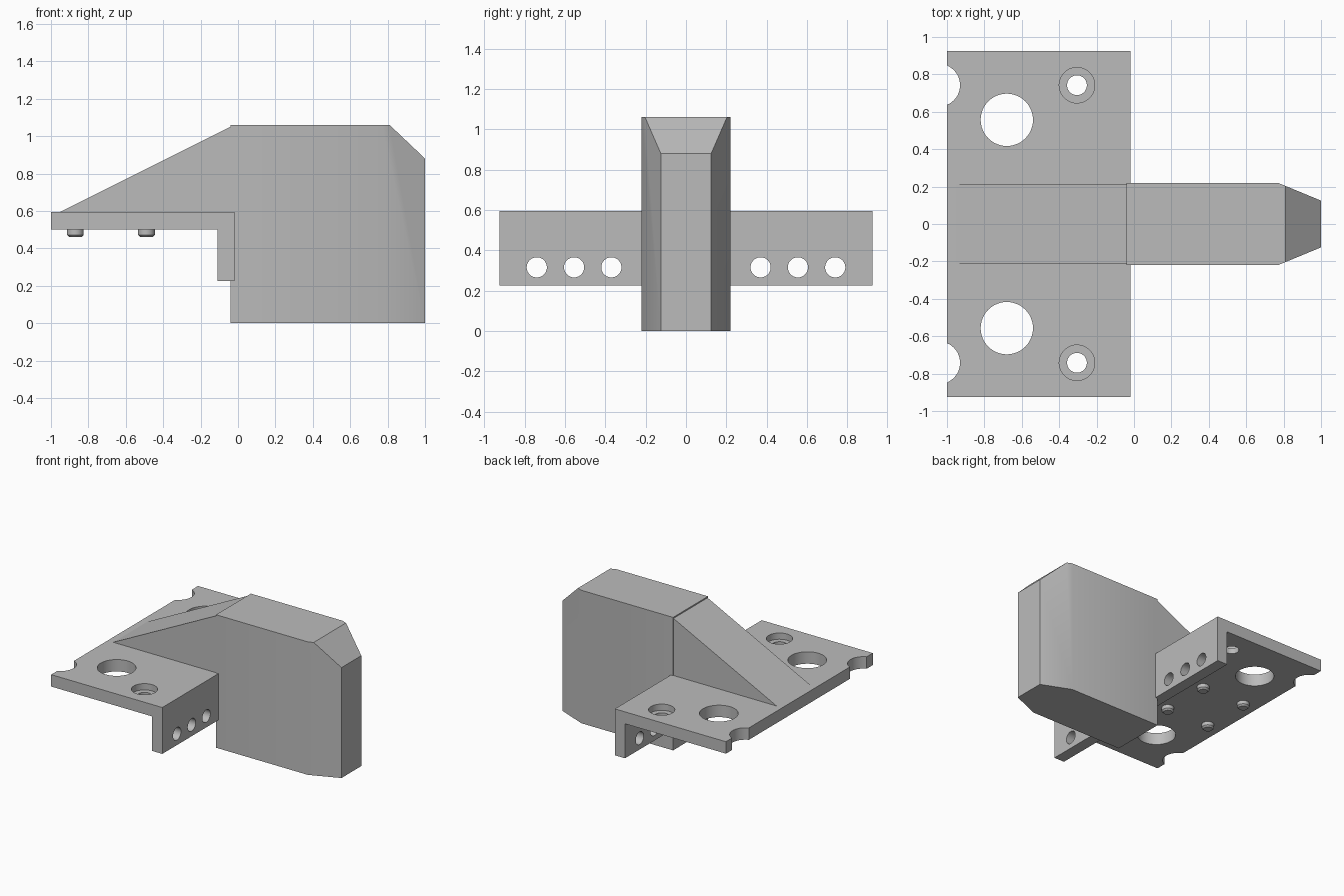
import bpy, bmesh, math
from mathutils import Vector

if "Cube" in bpy.data.objects:
    bpy.data.objects.remove(bpy.data.objects["Cube"])

grey = bpy.data.materials.new("plain grey")
grey.use_nodes = True
colour = (0.5, 0.5, 0.5, 1)
grey.diffuse_color = colour
grey.node_tree.nodes["Principled BSDF"].inputs["Base Color"].default_value = colour


def finish(name, bm):
    bmesh.ops.recalc_face_normals(bm, faces=bm.faces)
    mesh = bpy.data.meshes.new(name)
    bm.to_mesh(mesh)
    bm.free()
    mesh.materials.append(grey)
    obj = bpy.data.objects.new(name, mesh)
    bpy.context.collection.objects.link(obj)
    return obj


def prism(points, shift):
    """Extrude a closed 3D outline along a vector."""
    bm = bmesh.new()
    face = bm.faces.new([bm.verts.new(p) for p in points])
    out = bmesh.ops.extrude_face_region(bm, geom=[face])
    moved = [v for v in out["geom"] if isinstance(v, bmesh.types.BMVert)]
    bmesh.ops.translate(bm, verts=moved, vec=shift)
    return bm


def smooth(obj):
    bpy.ops.object.select_all(action="DESELECT")
    obj.select_set(True)
    bpy.context.view_layer.objects.active = obj
    bpy.ops.object.shade_smooth_by_angle(angle=math.radians(30))


def drill(target, centre, radius, depth, axis="z"):
    """Cut a round hole and remove the cutter."""
    bpy.ops.mesh.primitive_cylinder_add(
        vertices=48, radius=radius, depth=depth, location=centre,
        rotation=(0, math.pi / 2 if axis == "x" else 0, 0))
    cutter = bpy.context.object
    cutter.hide_render = True
    mod = target.modifiers.new("hole", "BOOLEAN")
    mod.operation, mod.solver, mod.object = "DIFFERENCE", "EXACT", cutter
    bpy.context.view_layer.objects.active = target
    bpy.ops.object.modifier_apply(modifier=mod.name)
    bpy.data.objects.remove(cutter)


# Angle bracket: mounting plate with a downward flange
W = 0.925
section = [(-1, 0.5), (-0.11, 0.5), (-0.11, 0.225), (-0.02, 0.225),
           (-0.02, 0.595), (-1, 0.595)]
bracket = finish("mounting_bracket",
                 prism([(x, -W, z) for x, z in section], (0, 2 * W, 0)))
for side in (-1, 1):
    drill(bracket, (-0.68, side * 0.557, 0.55), 0.14, 0.3)       # large hole
    drill(bracket, (-1.044, side * 0.742, 0.55), 0.114, 0.3)     # edge notch
    drill(bracket, (-0.305, side * 0.742, 0.55), 0.053, 0.3)     # screw hole
    drill(bracket, (-0.305, side * 0.742, 0.645), 0.095, 0.2)    # counterbore
    for y in (0.37, 0.555, 0.74):
        drill(bracket, (-0.065, side * y, 0.315), 0.05, 0.3, "x")  # flange holes
smooth(bracket)

# Upright fin with a tapered nose and a sloped top corner
plan = [(-0.04, -0.22), (0.77, -0.22), (1, -0.125),
        (1, 0.125), (0.77, 0.22), (-0.04, 0.22)]
bm = prism([(x, y, 0) for x, y in plan], (0, 0, 1.06))
cut = bmesh.ops.bisect_plane(
    bm, geom=bm.verts[:] + bm.edges[:] + bm.faces[:],
    plane_co=(0.81, 0, 1.06), plane_no=Vector((0.18, 0, 0.19)), clear_outer=True)
rim = [e for e in cut["geom_cut"] if isinstance(e, bmesh.types.BMEdge)]
bmesh.ops.contextual_create(bm, geom=rim)
smooth(finish("upright_fin", bm))

# Sloping rib from the plate up to the fin
rib = [(-0.95, 0.59), (-0.03, 0.59), (-0.03, 1.05), (-0.04, 1.05), (-0.95, 0.595)]
finish("sloping_rib", prism([(x, -0.215, z) for x, z in rib], (0, 0.43, 0)))

# Locating pegs under the plate, with a bevelled lower rim
for x in (-0.87, -0.49):
    for y in (-0.2, 0.2):
        bpy.ops.mesh.primitive_cylinder_add(
            vertices=32, radius=0.045, depth=0.06, location=(x, y, 0.49))
        peg = bpy.context.object
        peg.name = "locating_peg"
        peg.data.materials.append(grey)
        bm = bmesh.new()
        bm.from_mesh(peg.data)
        low = [e for e in bm.edges if all(v.co.z < 0 for v in e.verts)]
        bmesh.ops.bevel(bm, geom=low, offset=0.012, segments=1, affect="EDGES")
        bm.to_mesh(peg.data)
        bm.free()
        smooth(peg)
